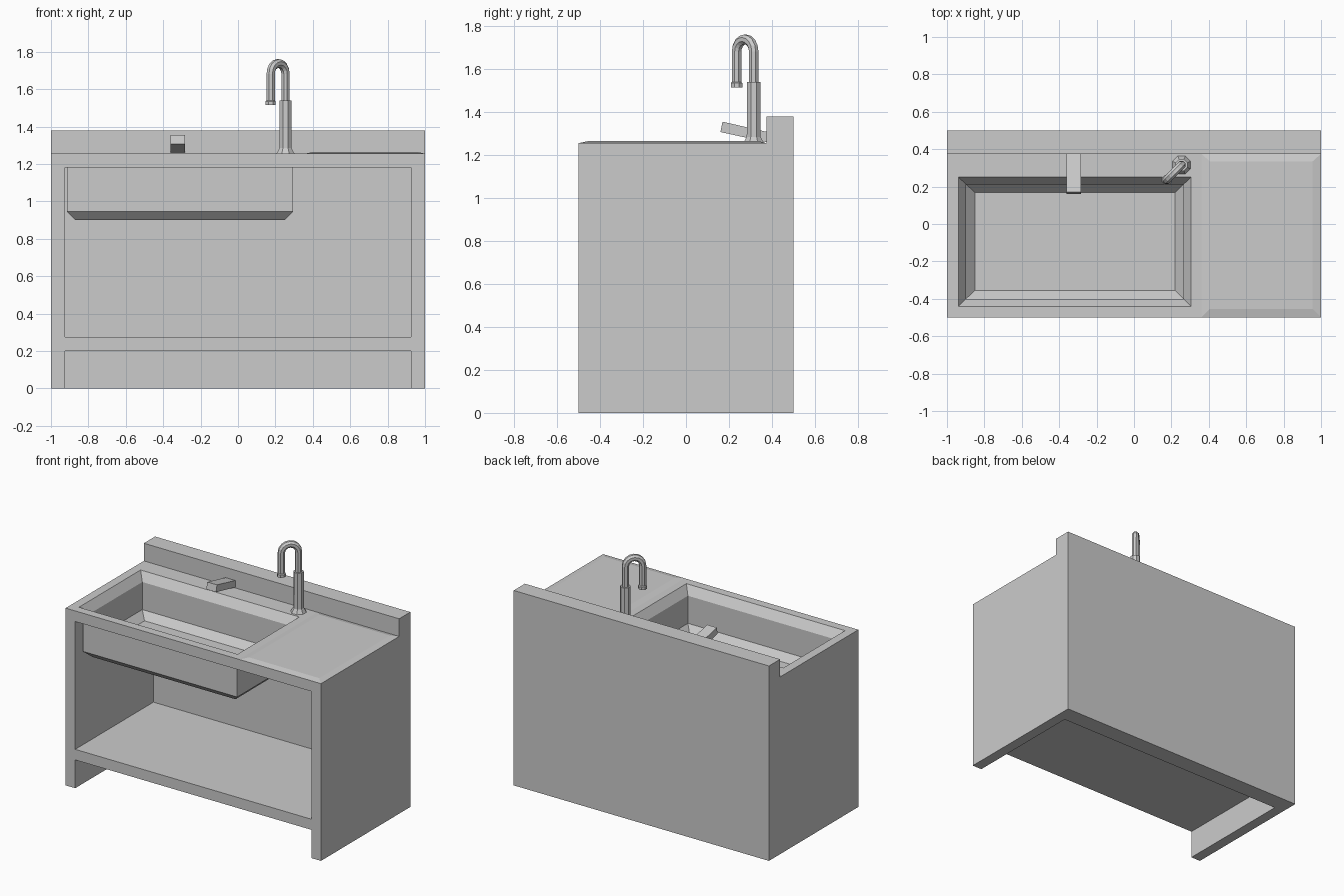
import bpy, bmesh, math
from mathutils import Vector

if "Cube" in bpy.data.objects:
    bpy.data.objects.remove(bpy.data.objects["Cube"])


def loft(name, rings, cap_start=True, cap_end=True):
    """Skin a list of equally sized point loops."""
    bm = bmesh.new()
    loops = [[bm.verts.new(p) for p in ring] for ring in rings]
    n = len(loops[0])
    for a, b in zip(loops, loops[1:]):
        for i in range(n):
            j = (i + 1) % n
            bm.faces.new((a[i], a[j], b[j], b[i]))
    if cap_start:
        bm.faces.new(loops[0][::-1])
    if cap_end:
        bm.faces.new(loops[-1])
    bmesh.ops.recalc_face_normals(bm, faces=bm.faces)
    me = bpy.data.meshes.new(name)
    bm.to_mesh(me)
    bm.free()
    ob = bpy.data.objects.new(name, me)
    bpy.context.collection.objects.link(ob)
    return ob


def rect(x0, x1, y0, y1, z):
    return [(x0, y0, z), (x1, y0, z), (x1, y1, z), (x0, y1, z)]


# Side panels and shelf: one H-shaped front profile, extruded in depth
half = [(0.925, 1.18), (1, 1.18), (1, 0), (0.925, 0), (0.925, 0.2)]
right = [(0.925, 0.275)] + half
profile = right + [(-x, z) for x, z in reversed(right)]
loft("cabinet_frame", [[(x, y, z) for x, z in profile] for y in (-0.5, 0.375)])

# Back panel rising into the splashback
loft("back_panel", [rect(-1, 1, 0.375, 0.5, z) for z in (0, 1.38)])

# Countertop and basin in one skin: basin outside, counter, rim, basin inside
loft("counter_and_basin", [
    rect(-0.87, 0.25, -0.385, 0.195, 0.90),
    rect(-0.915, 0.295, -0.43, 0.24, 0.945),
    rect(-0.915, 0.295, -0.43, 0.24, 1.18),
    rect(-1, 1, -0.5, 0.375, 1.18),
    rect(-1, 1, -0.5, 0.375, 1.255),
    rect(-0.938, 0.305, -0.44, 0.25, 1.255),
    rect(-0.898, 0.265, -0.40, 0.212, 1.195),
    rect(-0.898, 0.265, -0.40, 0.212, 1.0),
    rect(-0.85, 0.22, -0.355, 0.168, 0.95),
])

# Raised drainboard
loft("drainboard", [
    rect(0.36, 1, -0.5, 0.375, 1.255),
    rect(0.405, 0.955, -0.455, 0.335, 1.265),
], cap_start=False)

# Short sloping spout on the splashback
side = [(0.16, 1.307), (0.17, 1.355), (0.375, 1.308), (0.375, 1.26)]
loft("wall_spout", [[(x, y, z) for y, z in side] for x in (-0.36, -0.284)])

# Tap: octagonal sections along a gooseneck path, (reach, height, radius, turn)
R, ZC, r = 0.056, 1.682, 0.024
sections = [(0, 1.255, 0.052, 0), (0, 1.285, 0.035, 0), (0, 1.54, 0.034, 0), (0, 1.54, r, 0)]
for i in range(9):
    a = math.pi * i / 8
    sections.append((R - R * math.cos(a), ZC + R * math.sin(a), r, a))
sections += [(2 * R, z, q, math.pi) for z, q in ((1.54, r), (1.535, 0.029), (1.515, 0.029))]

base = Vector((0.254, 0.315, 0))
out = Vector((-1, -1, 0)).normalized()
across = Vector((1, -1, 0)).normalized()
up = Vector((0, 0, 1))
rings = []
for u, z, q, a in sections:
    normal = out * math.cos(a) - up * math.sin(a)
    centre = base + out * u + up * z
    angles = [math.pi * (k + 0.5) / 4 for k in range(8)]
    rings.append([centre + q * (normal * math.cos(t) + across * math.sin(t)) for t in angles])
loft("tap", rings)
